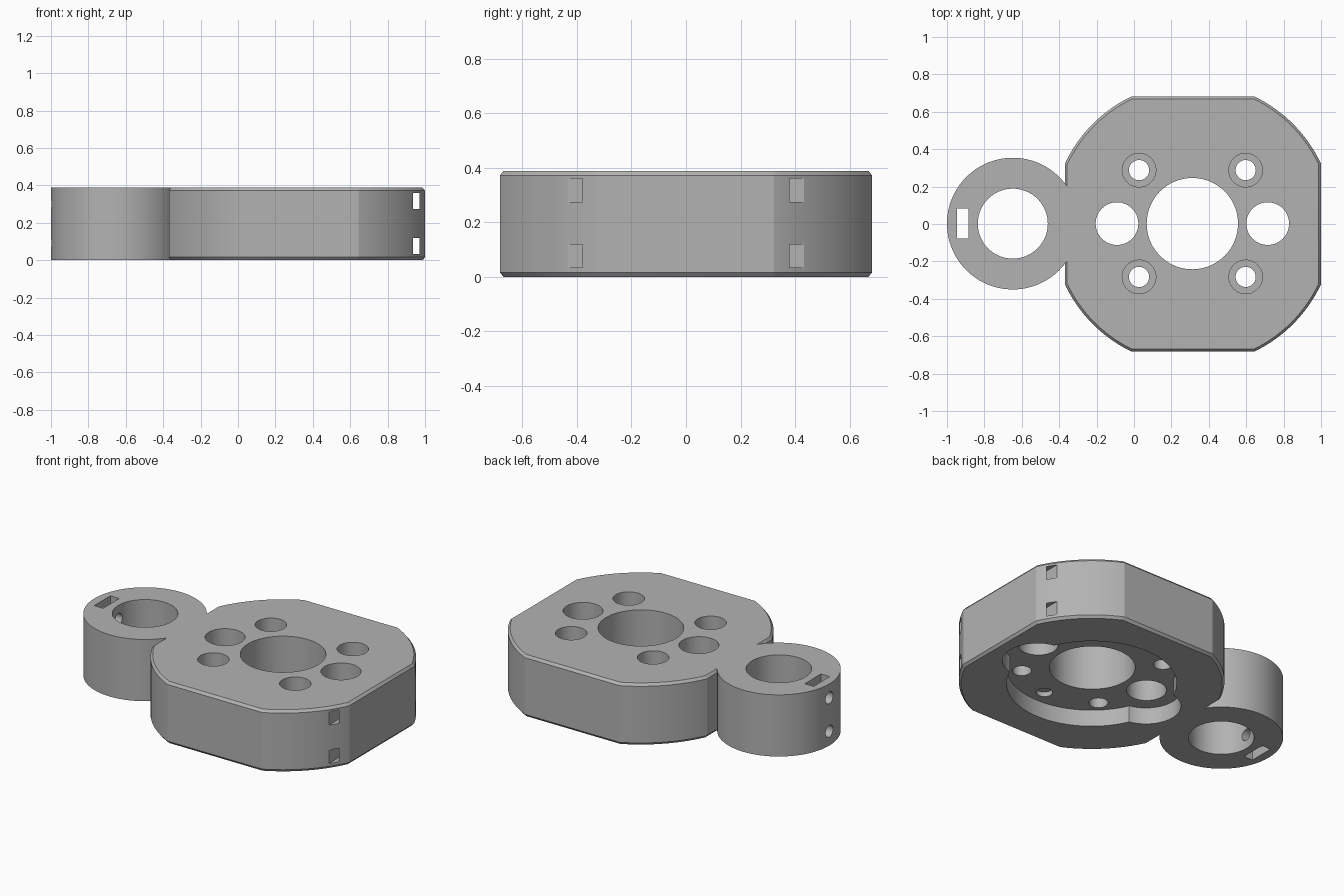
import bpy, bmesh, math

if "Cube" in bpy.data.objects:
    bpy.data.objects.remove(bpy.data.objects["Cube"])

H = 0.388            # overall height
CX = 0.315           # body centre in x
FLAT_X, FLAT_Y, R = 0.685, 0.682, 0.757
RING_X, RING_R = -0.648, 0.352

grey = bpy.data.materials.new("plain grey")
grey.diffuse_color = (0.45, 0.45, 0.45, 1)
grey.use_nodes = True
grey.node_tree.nodes["Principled BSDF"].inputs["Base Color"].default_value = grey.diffuse_color


def loft(name, levels):
    """Closed solid through equal-length outlines [(z, [(x, y), ...]), ...]."""
    bm = bmesh.new()
    rings = [[bm.verts.new((x, y, z)) for x, y in pts] for z, pts in levels]
    n = len(rings[0])
    for a, b in zip(rings, rings[1:]):
        for i in range(n):
            j = (i + 1) % n
            bm.faces.new((a[i], a[j], b[j], b[i]))
    bm.faces.new(rings[0][::-1])
    bm.faces.new(rings[-1])
    bmesh.ops.recalc_face_normals(bm, faces=bm.faces)
    me = bpy.data.meshes.new(name)
    bm.to_mesh(me)
    bm.free()
    me.materials.append(grey)
    ob = bpy.data.objects.new(name, me)
    bpy.context.collection.objects.link(ob)
    return ob


def circle(x, y, r, n=64):
    return [(x + r * math.cos(2 * math.pi * i / n),
             y + r * math.sin(2 * math.pi * i / n)) for i in range(n)]


def cyl(x, y, r, z0, z1, n=64):
    pts = circle(x, y, r, n)
    return loft("cylinder", [(z0, pts), (z1, pts)])


def box(x0, x1, y0, y1, z0, z1):
    pts = [(x0, y0), (x1, y0), (x1, y1), (x0, y1)]
    return loft("box", [(z0, pts), (z1, pts)])


def combine(target, tool, op="DIFFERENCE"):
    m = target.modifiers.new(op, "BOOLEAN")
    m.operation, m.solver, m.object = op, "EXACT", tool
    bpy.context.view_layer.objects.active = target
    bpy.ops.object.modifier_apply(modifier=m.name)
    bpy.data.objects.remove(tool)


def body_outline(off, n=32):
    """Circle trimmed by four flats, shrunk by off."""
    r, fx, fy = R - off, FLAT_X - off, FLAT_Y - off
    a0, a1 = math.acos(fx / r), math.asin(fy / r)
    arc = [a0 + (a1 - a0) * i / n for i in range(n + 1)]
    angles = arc + [math.pi - a for a in arc[::-1]]
    angles += [a + math.pi for a in angles]
    return [(CX + r * math.cos(a), r * math.sin(a)) for a in angles]


# Chamfered body joined with the side ring
plate = loft("mount_plate", [(0, body_outline(0.013)), (0.016, body_outline(0)),
                             (H - 0.016, body_outline(0)), (H, body_outline(0.013))])
combine(plate, cyl(RING_X, 0.002, RING_R, 0, H, 128), "UNION")

# Pocket underneath: round with a lobe at each end
DEPTH = 0.105
combine(plate, cyl(CX, 0, 0.485, -0.1, DEPTH, 128))
for s in (-1, 1):
    combine(plate, cyl(CX + s * 0.403, 0, 0.2, -0.1, DEPTH))

# Through holes: ring bore, centre bore, side holes
for x, r in ((RING_X, 0.187), (0.312, 0.244), (-0.091, 0.114), (0.715, 0.114)):
    combine(plate, cyl(x, 0.002, r, -0.2, H + 0.2, 96))

# Counterbored screw holes
for x in (0.027, 0.597):
    for y in (-0.283, 0.288):
        combine(plate, cyl(x, y, 0.054, -0.2, H + 0.2, 48))
        combine(plate, cyl(x, y, 0.09, 0.2, H + 0.2, 48))

# Small blind hole in the pocket floor
combine(plate, cyl(0.34, -0.39, 0.047, 0, DEPTH + 0.03, 32))

# Two tie channels running along y behind the right flat
for z in (0.034, 0.275):
    combine(plate, box(0.936, 0.97, -0.8, 0.8, z, z + 0.085))

# Nut slot and two cross screw holes in the ring wall
combine(plate, box(-0.946, -0.884, -0.078, 0.082, -0.2, H + 0.2))
for z in (0.09, 0.3):
    pin = cyl(0, 0, 0.037, -0.2, 0.2, 32)
    pin.rotation_euler = (0, math.pi / 2, 0)
    pin.location = (-0.95, 0.002, z)
    bpy.context.view_layer.update()
    combine(plate, pin)

# Smooth curved walls, keep hard edges
plate.select_set(True)
bpy.context.view_layer.objects.active = plate
bpy.ops.object.shade_smooth_by_angle(angle=math.radians(25))
